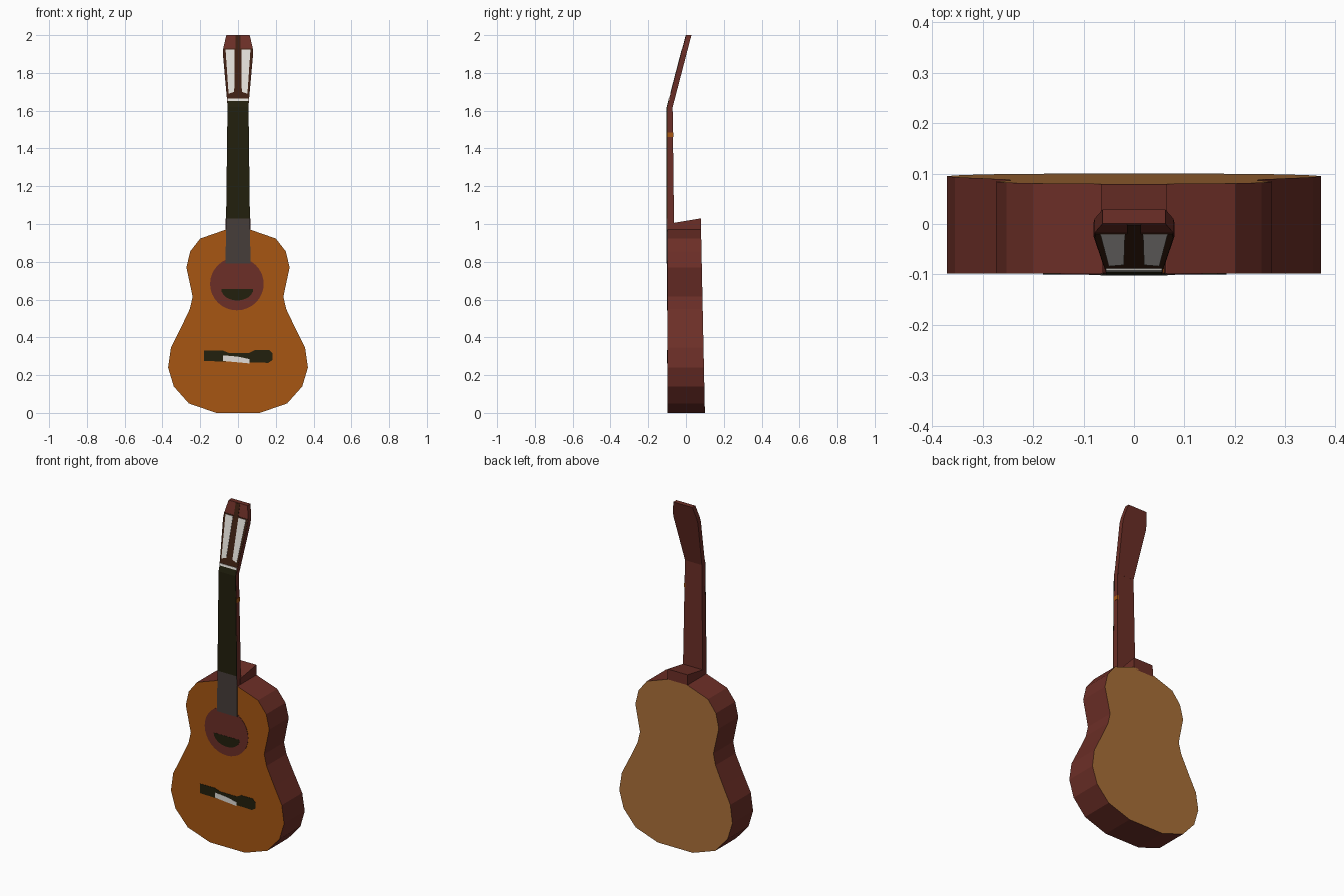
import bpy, bmesh, math

if "Cube" in bpy.data.objects:
    bpy.data.objects.remove(bpy.data.objects["Cube"])


def material(name, r, g, b):
    m = bpy.data.materials.new(name)
    m.diffuse_color = (r, g, b, 1)
    m.use_nodes = True
    m.node_tree.nodes["Principled BSDF"].inputs["Base Color"].default_value = m.diffuse_color
    return m


ORANGE = material("orange spruce", 0.39, 0.093, 0.006)
TAN = material("tan back wood", 0.40, 0.16, 0.04)
RED = material("red brown wood", 0.15, 0.028, 0.020)
DARK = material("dark ebony", 0.016, 0.014, 0.004)
GREY = material("worn grey", 0.062, 0.047, 0.042)
BROWN = material("dark brown", 0.048, 0.014, 0.006)
CREAM = material("cream white", 0.75, 0.72, 0.68)


def front(z):
    """Depth of the front surface: flat, then leaning back along the headstock."""
    return -0.098 + max(0.0, z - 1.62) * 0.26


def back(z):
    """Depth of the body back, slightly tapering upwards."""
    return 0.1 - 0.021 * z


def prism(name, outline, y0, y1, mats):
    """Solid between two depth functions; mats = side, front, back materials."""
    bm = bmesh.new()
    a = [bm.verts.new((x, y0(z), z)) for x, z in outline]
    b = [bm.verts.new((x, y1(z), z)) for x, z in outline]
    f, k = bm.faces.new(a), bm.faces.new(b[::-1])
    if len(mats) > 1:
        f.material_index, k.material_index = 1, 2
    n = len(outline)
    for i in range(n):
        j = (i + 1) % n
        bm.faces.new((a[j], a[i], b[i], b[j]))
    bmesh.ops.recalc_face_normals(bm, faces=bm.faces[:])
    me = bpy.data.meshes.new(name)
    bm.to_mesh(me)
    bm.free()
    for m in mats:
        me.materials.append(m)
    ob = bpy.data.objects.new(name, me)
    bpy.context.collection.objects.link(ob)
    return ob


def mirrored(half):
    return half + [(-x, z) for x, z in reversed(half)]


def plate(name, outline, mat, t=0.002):
    return prism(name, outline, lambda z: front(z) - t, front, [mat])


def width(z):
    """Half width of the neck."""
    return 0.066 - 0.0125 * (z - 0.79)


def strip(z0, z1):
    return mirrored([(width(z0), z0), (width(z1), z1)])


# Body
body_half = [(0.115, 0), (0.26, 0.05), (0.34, 0.14), (0.37, 0.24), (0.355, 0.345),
             (0.305, 0.445), (0.255, 0.55), (0.24, 0.615), (0.273, 0.77),
             (0.253, 0.855), (0.20, 0.923), (0.065, 0.97)]
prism("body", mirrored(body_half), front, back, [RED, ORANGE, TAN])

# Heel: block with a sloping top behind the neck
heel = prism("neck_heel", mirrored([(0.065, 0.96), (0.065, 1.03)]),
             lambda z: -0.07, back, [RED])
for v in heel.data.vertices:
    if v.co.y < 0 and v.co.z > 1:
        v.co.z = 1.005

# Neck and headstock
prism("neck", strip(0.965, 1.625), front, lambda z: -0.063 - 0.012 * (z - 1), [RED])
prism("headstock", mirrored([(0.055, 1.62), (0.08, 1.90), (0.078, 1.93), (0.062, 2.0)]),
      front, lambda z: front(z) + 0.028, [RED])

# Fingerboard, worn at the body end
plate("fingerboard_lower", strip(0.79, 1.03), GREY, 0.004)
plate("fingerboard_upper", strip(1.03, 1.62), DARK, 0.004)
plate("fingerboard_end", strip(1.62, 1.652), DARK, 0.004)
plate("nut", strip(1.652, 1.664), CREAM, 0.005)

# Headstock face with two slots and a dark centre stripe
plate("headstock_face", mirrored([(0.058, 1.664), (0.078, 1.90), (0.076, 1.93)]), BROWN)
plate("headstock_stripe", mirrored([(0.014, 1.93), (0.014, 1.998)]), BROWN)
for s, side in ((-1, "left"), (1, "right")):
    plate("slot_" + side, [(s * 0.02, 1.70), (s * 0.050, 1.69),
                           (s * 0.066, 1.925), (s * 0.018, 1.925)], CREAM, 0.004)

# Rosette and the dark half of the sound hole
ring = [(math.cos(i * math.tau / 32), math.sin(i * math.tau / 32)) for i in range(32)]
plate("rosette", [(-0.006 + 0.142 * c, 0.683 + 0.14 * s) for c, s in ring], RED)
arc = [i * math.pi / 12 for i in range(13)]
plate("sound_hole", [(-0.004 + 0.085 * math.cos(t), 0.657 - 0.062 * math.sin(t))
                     for t in arc], DARK, 0.003)

# Bridge and saddle
plate("bridge", [(-0.18, 0.275), (0.16, 0.265), (0.183, 0.28), (0.183, 0.315), (0.165, 0.333),
                 (0.09, 0.333), (0.06, 0.318), (-0.05, 0.318), (-0.08, 0.33), (-0.18, 0.33)], DARK)
plate("saddle", [(-0.08, 0.275), (0.06, 0.262), (0.06, 0.285), (0.0, 0.298), (-0.08, 0.305)],
      CREAM, 0.003)

# Small orange marker on the right edge of the neck
prism("side_marker", [(0.05, 1.46), (0.0595, 1.46), (0.0595, 1.485), (0.05, 1.485)],
      lambda z: -0.097, lambda z: -0.0675, [ORANGE])
